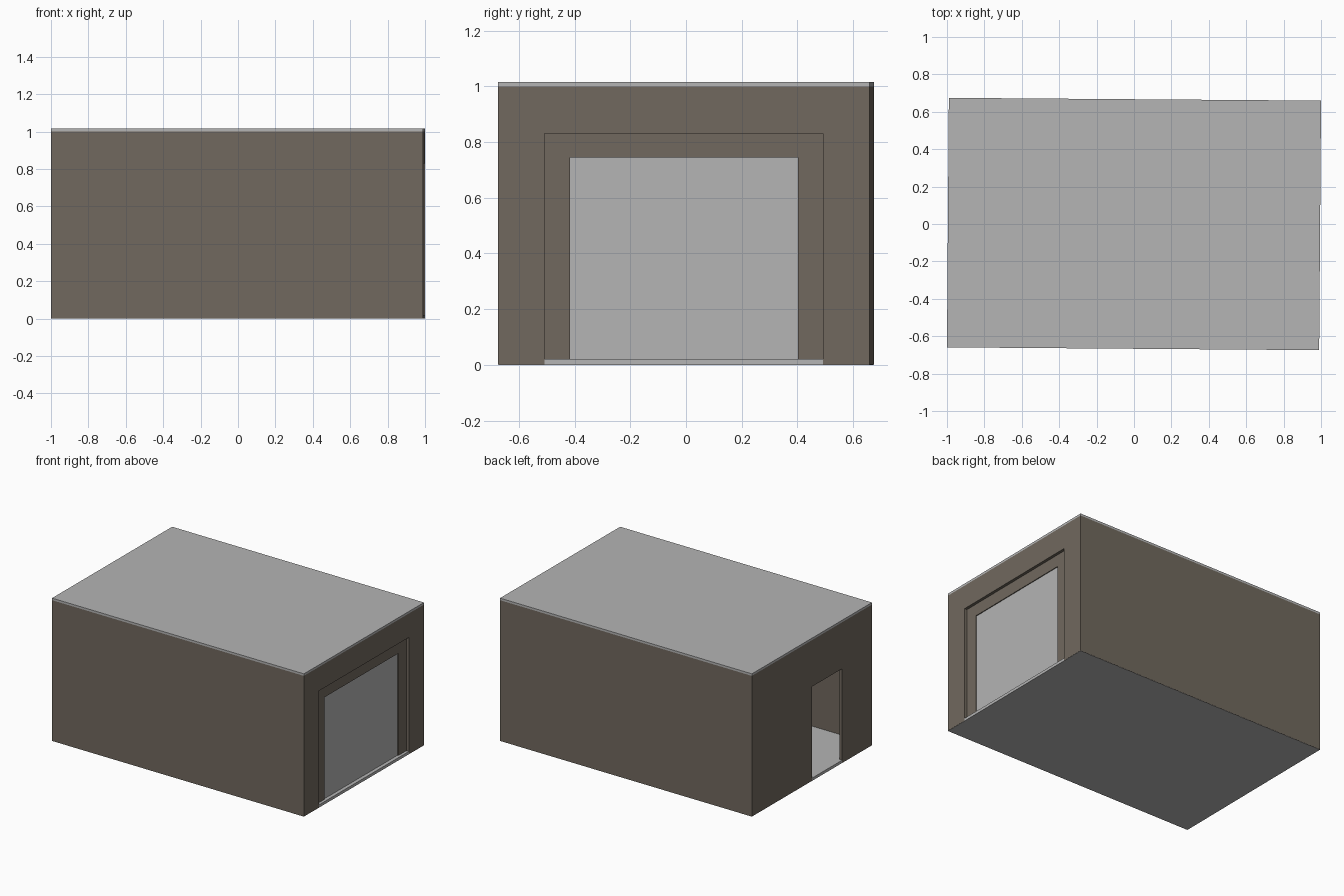
import bpy, bmesh
from mathutils import Matrix

if "Cube" in bpy.data.objects:
    bpy.data.objects.remove(bpy.data.objects["Cube"])

TURN = Matrix.Rotation(-0.0075, 4, 'Z')   # the building stands slightly askew
A, B, T, H = 0.995, 0.667, 0.02, 1.0      # half length, half width, wall thickness, wall height
Z0 = 0.001                                # walls sit just above the slab's underside


def material(name, rgb):
    m = bpy.data.materials.new(name)
    m.diffuse_color = (*rgb, 1)
    m.use_nodes = True
    m.node_tree.nodes["Principled BSDF"].inputs["Base Color"].default_value = m.diffuse_color
    return m


brown = material("brown_wall", (0.165, 0.140, 0.112))
grey = material("light_grey", (0.46, 0.46, 0.46))


def finish(name, bm, mat):
    bmesh.ops.recalc_face_normals(bm, faces=bm.faces)
    bm.transform(TURN)
    me = bpy.data.meshes.new(name)
    bm.to_mesh(me)
    bm.free()
    me.materials.append(mat)
    ob = bpy.data.objects.new(name, me)
    bpy.context.collection.objects.link(ob)
    return ob


def box(name, x, y, z, mat):
    bm = bmesh.new()
    bmesh.ops.create_cube(bm, size=1)
    for v in bm.verts:
        for i, (lo, hi) in enumerate((x, y, z)):
            v.co[i] = lo if v.co[i] < 0 else hi
    return finish(name, bm, mat)


def arch(name, x, outer, inner, z0, top, inner_top, mat):
    """Upside-down U in the y-z plane, extruded along x."""
    (o0, o1), (i0, i1) = outer, inner
    pts = [(o0, z0), (o0, top), (o1, top), (o1, z0),
           (i1, z0), (i1, inner_top), (i0, inner_top), (i0, z0)]
    bm = bmesh.new()
    face = bm.faces.new([bm.verts.new((x[0], y, z)) for y, z in pts])
    ext = bmesh.ops.extrude_face_region(bm, geom=[face])
    for v in ext["geom"]:
        if isinstance(v, bmesh.types.BMVert):
            v.co.x = x[1]
    return finish(name, bm, mat)


# floor slab and flat roof
box("floor_slab", (-A + .0005, A - .0005), (-B + .0005, B - .0005), (0, 0.02), grey)
box("roof_slab", (-A, A), (-B, B), (H, 1.015), grey)

# long walls
for name, s in (("front_wall", -1), ("back_wall", 1)):
    box(name, (-A + T, A - T), sorted((s * B, s * (B - T))), (Z0, H), brown)

# end walls with their openings
arch("garage_end_wall", (A - T, A), (-B, B), (-0.50, 0.50), Z0, H, 0.83, brown)
arch("doorway_end_wall", (-A, -A + T), (-B, B), (-0.335, 0.0), Z0, H, 0.67, brown)

# recessed frame and closed garage door
arch("garage_door_frame", (A - 2 * T, A - T), (-0.52, 0.52), (-0.41, 0.41), 0.02, 0.85, 0.745, brown)
box("garage_door", (A - 2 * T, A - T - 0.006), (-0.41, 0.41), (0.02, 0.745), grey)
